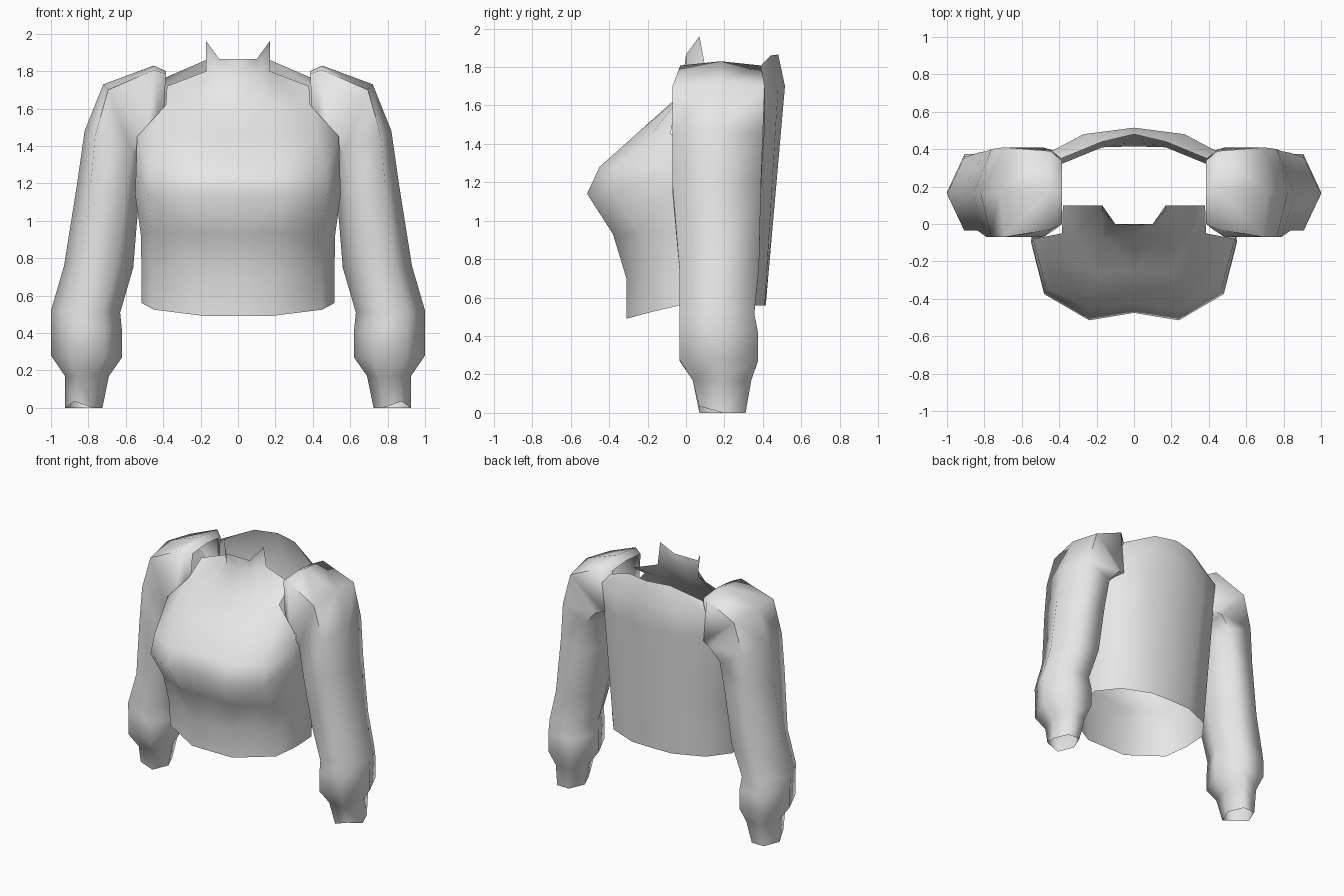
import bpy
import bmesh
import math

cube = bpy.data.objects.get("Cube")
if cube:
    bpy.data.objects.remove(cube, do_unlink=True)

# Plain pale cloth
cloth = bpy.data.materials.new("pale_grey_cloth")
cloth.use_nodes = True
shade = (0.8, 0.8, 0.8, 1)
cloth.diffuse_color = shade
cloth.node_tree.nodes["Principled BSDF"].inputs["Base Color"].default_value = shade
cloth.node_tree.nodes["Principled BSDF"].inputs["Roughness"].default_value = 0.8


def lerp(start, end, t):
    return start + (end - start) * t


def add_strip(bm, lower, upper, closed=False):
    """Bridge two rows of vertices with quads."""
    count = len(lower)
    for i in range(count if closed else count - 1):
        j = (i + 1) % count
        bm.faces.new((lower[i], lower[j], upper[j], upper[i]))


def finish(bm, name, mirrored=False):
    """Turn a bmesh into a smooth shaded cloth object."""
    bmesh.ops.recalc_face_normals(bm, faces=bm.faces)
    mesh = bpy.data.meshes.new(name)
    bm.to_mesh(mesh)
    bm.free()
    mesh.materials.append(cloth)
    part = bpy.data.objects.new(name, mesh)
    bpy.context.collection.objects.link(part)
    bpy.ops.object.select_all(action="DESELECT")
    part.select_set(True)
    bpy.context.view_layer.objects.active = part
    if mirrored:
        mirror = part.modifiers.new("Mirror", "MIRROR")
        mirror.use_clip = True
        mirror.merge_threshold = 0.002
        bpy.ops.object.modifier_apply(modifier=mirror.name)
    bpy.ops.object.shade_smooth_by_angle(angle=math.radians(75))
    return part


# Front half rows: height, centre depth, then x and y of bust, flank and side
FRONT = [
    (0.49, -0.31, 0.17, -0.31, 0.45, -0.18, 0.515, -0.03),
    (0.7, -0.31, 0.18, -0.31, 0.45, -0.19, 0.515, -0.03),
    (0.93, -0.36, 0.22, -0.38, 0.46, -0.25, 0.52, -0.04),
    (1.14, -0.475, 0.24, -0.515, 0.48, -0.375, 0.55, -0.1),
    (1.28, -0.42, 0.24, -0.45, 0.47, -0.34, 0.545, -0.1),
    (1.45, -0.25, 0.2, -0.26, 0.42, -0.18, 0.54, -0.08),
    (1.62, -0.07, 0.17, -0.07, 0.31, -0.06, 0.385, -0.05),
]
ARMHOLE_ROW = 5


def build_bodice():
    bm = bmesh.new()
    front_rows, back_rows, side_rows = [], [], []
    for index, (z, y0, x1, y1, x2, y2, x3, y3) in enumerate(FRONT):
        hem = 0.035 if index == 0 else 0
        front_rows.append([bm.verts.new(p) for p in (
            (0, y0, z), (x1, y1, z), (x2, y2, z + hem), (x3, y3, z + 2 * hem))])
        # Back widens and leans out as it rises
        t = index / (len(FRONT) - 1)
        height = lerp(0.56, 1.7, t)
        back_rows.append([bm.verts.new(p) for p in (
            (lerp(0.39, 0.44, t), lerp(0.32, 0.39, t), height),
            (lerp(0.17, 0.27, t), lerp(0.41, 0.48, t), height),
            (0, lerp(0.415, 0.515, t), height))])
        if index <= ARMHOLE_ROW:
            side_rows.append(bm.verts.new((x3 - 0.01, 0.17, lerp(z + 2 * hem, height, 0.5))))

    # Shoulder edge and the neck base
    front_rows.append([bm.verts.new(p) for p in (
        (0, -0.01, 1.79), (0.1, 0, 1.79), (0.17, 0.1, 1.8), (0.38, 0.1, 1.72))])
    back_rows.append([bm.verts.new(p) for p in (
        (0.39, 0.35, 1.765), (0.17, 0.44, 1.86), (0, 0.48, 1.865))])

    for rows in (front_rows, back_rows):
        for lower, upper in zip(rows, rows[1:]):
            add_strip(bm, lower, upper)

    # Side walls below the armholes
    for i in range(ARMHOLE_ROW):
        add_strip(bm, [front_rows[i][3], side_rows[i], back_rows[i][0]],
                  [front_rows[i + 1][3], side_rows[i + 1], back_rows[i + 1][0]])

    # Stand collar ending in two raised points
    neck = front_rows[-1]
    rim = [bm.verts.new(p) for p in ((0, 0, 1.865), (0.1, 0, 1.865), (0.17, 0.07, 1.96))]
    add_strip(bm, neck[:3], rim)
    finish(bm, "bodice", mirrored=True)


# Sleeve rings: outer x and z, inner x and z, front y, back y, corner inset
SLEEVE = [
    (0.925, 0, 0.725, 0, 0.07, 0.31, 0.25),
    (0.925, 0.17, 0.69, 0.17, 0.035, 0.34, 0.25),
    (1.0, 0.28, 0.62, 0.27, -0.035, 0.375, 0.25),
    (1.0, 0.42, 0.62, 0.41, -0.035, 0.375, 0.25),
    (1.0, 0.52, 0.63, 0.51, -0.035, 0.355, 0.25),
    (0.93, 0.76, 0.56, 0.75, -0.035, 0.38, 0.25),
    (0.86, 1.2, 0.53, 1.12, -0.07, 0.39, 0.22),
    (0.82, 1.48, 0.51, 1.34, -0.07, 0.4, 0.18),
    (0.72, 1.73, 0.46, 1.43, -0.07, 0.41, 0.1),
    (0.45, 1.83, 0.42, 1.46, -0.03, 0.39, 0.06),
    (0.385, 1.8, 0.4, 1.5, 0, 0.34, 0.05),
]


def build_sleeve(name, side):
    bm = bmesh.new()
    rings = []
    for ox, oz, ix, iz, front, back, inset in SLEEVE:
        middle = (front + back) / 2
        # Six sided section running round from the outer edge
        section = [(0, middle), (inset, back), (1 - inset, back),
                   (1, middle), (1 - inset, front), (inset, front)]
        rings.append([bm.verts.new((side * lerp(ox, ix, t), y, lerp(oz, iz, t)))
                      for t, y in section])
    rings[0][-1].co.z += 0.035
    for lower, upper in zip(rings, rings[1:]):
        add_strip(bm, lower, upper, closed=True)
    finish(bm, name)


build_bodice()
build_sleeve("left_sleeve", 1)
build_sleeve("right_sleeve", -1)
